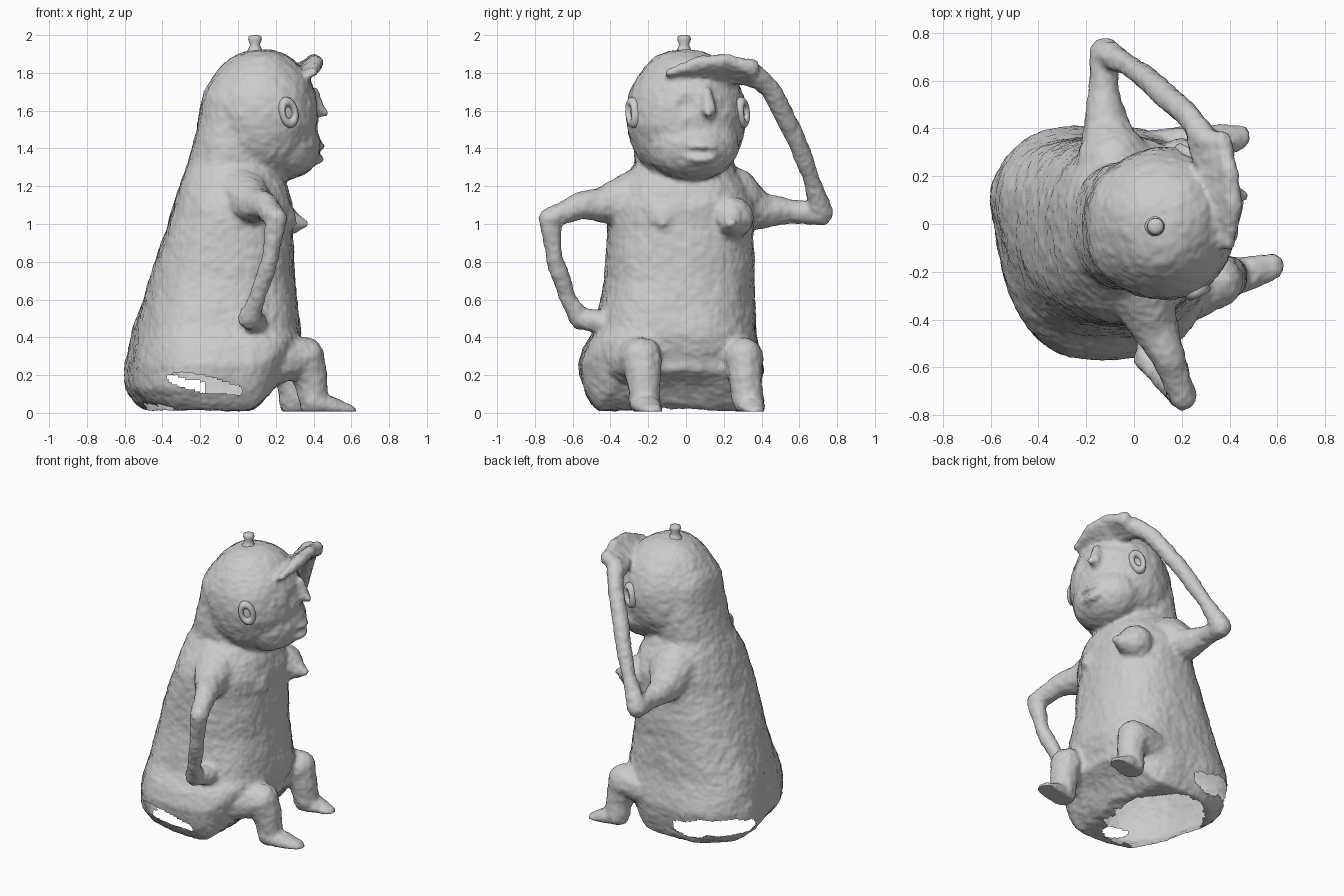
import bpy, bmesh, math
from mathutils import Vector, Matrix, noise

if "Cube" in bpy.data.objects:
    bpy.data.objects.remove(bpy.data.objects["Cube"])

clay = bmesh.new()          # closed lumps, fused later into one skin


def blob(c, s):
    """Ellipsoid lump at c with radii s."""
    m = Matrix.Translation(c) @ Matrix.Diagonal((*s, 1))
    bmesh.ops.create_icosphere(clay, subdivisions=2 if max(s) < .15 else 4, radius=1, matrix=m)


def limb(pts, flat=(1, 1, 1)):
    """Tapered limb: overlapping lumps along (x, y, z, radius) points."""
    for a, b in zip(pts, pts[1:]):
        a, b = Vector(a), Vector(b)
        n = max(2, int((b - a).length / 0.018))
        for i in range(n + 1):
            p = a.lerp(b, i / n)
            blob(p.xyz, [p.w * f for f in flat])


def smoothstep(t):
    t = min(1, max(0, t))
    return t * t * (3 - 2 * t)


def loft(rings, n=56):
    """Torso from (z, xmin, xmax, ymin, ymax) sections, underside lifted at the front."""
    loops = []
    for z, x0, x1, y0, y1 in rings:
        loop = []
        low = 1 - smoothstep((z - .3) / .6)      # squarer and skewed near the seat
        power = 2.3 + .6 * low
        for i in range(n):
            a = 2 * math.pi * i / n
            c, s = math.cos(a), math.sin(a)
            x = (x0 + x1) / 2 + (x1 - x0) / 2 * math.copysign(abs(c) ** (2 / power), c)
            y = (y0 + y1) / 2 + (y1 - y0) / 2 * math.copysign(abs(s) ** (2 / power), s)
            if c < 0:
                x += .20 * low * max(0, .15 - y) * abs(c) ** .7
            lift = 0.21 * smoothstep((x - 0.06) / 0.23)
            zz = lift + z * (1 - lift / 0.45) if z < 0.45 else z
            loop.append(clay.verts.new((x, y, zz)))
        loops.append(loop)
    for a, b in zip(loops, loops[1:]):
        for i in range(n):
            j = (i + 1) % n
            clay.faces.new((a[i], a[j], b[j], b[i]))
    clay.faces.new(loops[0][::-1])
    clay.faces.new(loops[-1])


# torso
base = [(0.015, -.14 - .37 * k, -.14 + .43 * k, -.05 - .42 * k, -.05 + .40 * k) for k in (.15, .4, .6, .8, 1)]
loft(base + [
    (0.06, -.57, .30, -.51, .37), (0.13, -.62, .30, -.55, .39), (0.25, -.62, .32, -.57, .41),
    (0.35, -.60, .33, -.54, .39),
    (0.45, -.57, .33, -.48, .37), (0.70, -.48, .30, -.43, .36), (1.00, -.37, .29, -.42, .36),
    (1.10, -.34, .29, -.41, .36), (1.20, -.31, .26, -.36, .32), (1.32, -.27, .20, -.27, .25),
    (1.50, -.22, .20, -.27, .26), (1.68, -.19, .20, -.25, .24), (1.80, -.12, .15, -.18, .18)])

# head, jaw, lips, nose
blob((.12, 0, 1.57), (.31, .32, .36))
blob((.25, .03, 1.42), (.19, .25, .19))
blob((.42, .08, 1.405), (.04, .09, .03))
blob((.415, .08, 1.35), (.04, .08, .03))
limb([(.40, .11, 1.70, .025), (.42, .12, 1.60, .042), (.455, .12, 1.59, .028)])

# chest: one soft and one pointed breast
limb([(.20, -.12, 1.03, .11), (.26, -.12, 1.01, .05), (.295, -.12, 1.0, .02)])
limb([(.19, .24, 1.03, .12), (.27, .24, 1.01, .07), (.355, .24, 1.0, .022)])

# arm resting on the hip
limb([(.02, -.26, 1.14, .15), (.08, -.42, 1.10, .105), (.14, -.55, 1.10, .072),
      (.205, -.725, 1.03, .06), (.17, -.695, .82, .045), (.10, -.625, .60, .048),
      (.06, -.56, .50, .065), (.10, -.42, .475, .065), (.20, -.28, .46, .045), (.25, -.14, .46, .03)])

# arm raised to shade the eyes
limb([(-.08, .24, 1.14, .16), (-.11, .38, 1.07, .10), (-.13, .54, 1.065, .066), (-.125, .72, 1.055, .062),
      (-.02, .66, 1.25, .048), (.10, .57, 1.48, .052), (.23, .45, 1.71, .055), (.30, .35, 1.80, .055)])
for k in range(4):          # flat hand, tilted up away from the brow
    o = k * .033
    limb([(.27 + o, .34, 1.77 + .6 * o, .05), (.30 + o, .22, 1.785 + .8 * o, .04),
          (.315 + o, .08, 1.775 + .8 * o, .036), (.30 + o, -.09, 1.75 + .5 * o, .022)])

# legs: (hip, knee, ankle)
limb([(-.04, -.38, .26, .17), (.18, -.30, .28, .135), (.35, -.235, .295, .11), (.385, -.225, .17, .09),
      (.40, -.22, .06, .085)])
limb([(-.04, .24, .25, .15), (.13, .28, .28, .12), (.26, .305, .29, .11), (.29, .32, .17, .09),
      (.30, .33, .06, .085)])
# feet
for hx, hy, tx, ty in ((.40, -.23, .585, -.18), (.29, .33, .445, .36)):
    limb([(hx, hy, .055, .08), ((hx + tx) / 2, (hy + ty) / 2, .035, .075), (tx, ty, .008, .055)],
         (.8, 1, .75))

# fuse everything to one clay skin
src = bpy.data.meshes.new("lumps")
bmesh.ops.recalc_face_normals(clay, faces=clay.faces)
clay.to_mesh(src)
clay.free()
tmp = bpy.data.objects.new("lumps", src)
bpy.context.collection.objects.link(tmp)
rm = tmp.modifiers.new("fuse", 'REMESH')
rm.mode, rm.voxel_size = 'VOXEL', 0.013
sm = tmp.modifiers.new("soften", 'SMOOTH')
sm.factor, sm.iterations = .5, 7
dg = bpy.context.evaluated_depsgraph_get()
skin = bpy.data.meshes.new_from_object(tmp.evaluated_get(dg))
bpy.data.objects.remove(tmp)
bm = bmesh.new()
bm.from_mesh(skin)

# keep the largest shell only
seen, best = set(), []
for v in bm.verts:
    if v in seen:
        continue
    stack, part = [v], []
    seen.add(v)
    while stack:
        w = stack.pop()
        part.append(w)
        for e in w.link_edges:
            o = e.other_vert(w)
            if o not in seen:
                seen.add(o)
                stack.append(o)
    if len(part) > len(best):
        best = part
keep = set(best)
bmesh.ops.delete(bm, geom=[v for v in bm.verts if v not in keep], context='VERTS')

# weathered surface, eye sockets and mouth line
dents = [((.42, .00, 1.63), .06, .02), ((.40, .22, 1.63), .06, .02)]
dents += [((.45, .08 + d, 1.38), .03, .014) for d in (-.07, -.035, 0, .035, .07)]
bm.normal_update()
moves = []
for v in bm.verts:
    p = v.co
    d = .009 * noise.noise(p * 6) + .004 * noise.noise(p * 20) + .004 * noise.noise(p * 45)
    for c, r, k in dents:
        d -= k * smoothstep(1 - (p - Vector(c)).length / r / 1.3)
    moves.append(v.normal * d)
for v, d in zip(bm.verts, moves):
    v.co += d
    v.co.z = max(v.co.z, .008)


def broken(f):
    """True inside the open base and the two broken gaps above the rim."""
    x, y, z = f.calc_center_median()
    j = 1 + .3 * noise.noise(Vector((x, y, z)) * 12)
    if f.normal.z < -.4 and z < .1:
        return ((x + .22) / .28) ** 2 + ((y + .05) / .37) ** 2 < j
    if y < -.3 and z < .3:
        return ((x + .19) / .20) ** 2 + ((z - .155 + .2 * (x + .19)) / .048) ** 2 < j
    if x - y < -.40 and z < .3:
        return ((x + y + .15) / .36) ** 2 + ((z - .13) / .085) ** 2 < j
    return False


bmesh.ops.delete(bm, geom=[f for f in bm.faces if broken(f)], context='FACES')
for f in bm.faces:
    f.smooth = True
skin.clear_geometry()
bm.to_mesh(skin)
bm.free()
body = bpy.data.objects.new("clay_figure", skin)
bpy.context.collection.objects.link(body)

# ears
for side, x, y in ((-1, .265, -.278), (1, .22, .295)):
    bpy.ops.mesh.primitive_torus_add(major_segments=24, minor_segments=10, major_radius=.046, minor_radius=.022,
                                     location=(x, y, 1.59), rotation=(math.pi / 2, side * .25, side * -.45))
    ear = bpy.context.object
    ear.name = "ear"
    ear.scale = (.8, 1.25, 1.3)
    bpy.ops.object.shade_smooth()

# knob on the crown
kb = bmesh.new()
prof = [(.06, 1.89), (.036, 1.925), (.026, 1.95), (.036, 1.975), (.034, 1.992), (.018, 2.0), (0, 2.0)]
vs = [kb.verts.new((r, 0, z)) for r, z in prof]
es = [kb.edges.new(e) for e in zip(vs, vs[1:])]
bmesh.ops.spin(kb, geom=vs + es, cent=(0, 0, 0), axis=(0, 0, 1), angle=2 * math.pi, steps=16)
bmesh.ops.remove_doubles(kb, verts=kb.verts, dist=1e-4)
bmesh.ops.recalc_face_normals(kb, faces=kb.faces)
for f in kb.faces:
    f.smooth = True
me = bpy.data.meshes.new("crown_knob")
kb.to_mesh(me)
kb.free()
knob = bpy.data.objects.new("crown_knob", me)
knob.location = (.09, -.01, 0)
bpy.context.collection.objects.link(knob)
